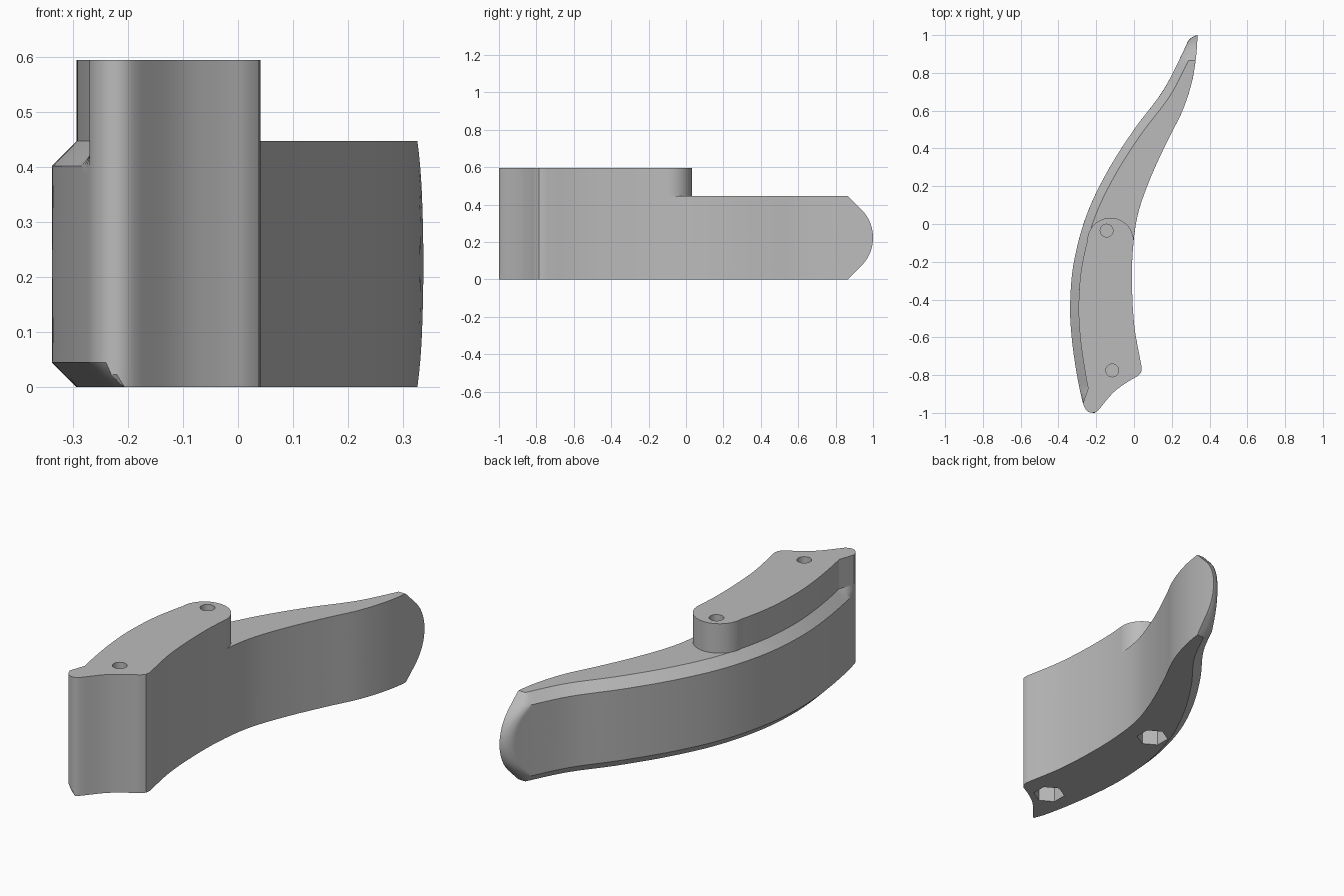
import bpy, bmesh, math
from mathutils import Vector

if "Cube" in bpy.data.objects:
    bpy.data.objects.remove(bpy.data.objects["Cube"])

grey = bpy.data.materials.new("plain grey")
grey.use_nodes = True
grey.diffuse_color = (0.5, 0.5, 0.5, 1)
grey.node_tree.nodes["Principled BSDF"].inputs["Base Color"].default_value = (0.5, 0.5, 0.5, 1)

H, TOP, CH = 0.447, 0.595, 0.045      # lever height, block height, chamfer

# Plan curves, each given as (position, value)
OUTER = [(-1, -.252), (-.95, -.27), (-.8, -.302), (-.6, -.33), (-.42, -.338), (-.2, -.318),
         (.05, -.25), (.28, -.14), (.5, 0), (.7, .15), (.87, .24), (1, .3)]
INNER = [(-.74, .037), (-.55, .003), (-.35, -.01), (-.15, -.007), (.05, .02), (.25, .09),
         (.45, .182), (.6, .257), (.75, .306), (.88, .328), (1, .337)]
FRONT = [(-.19, -.987), (-.11, -.893), (-.04, -.84), (.02, -.805)]


def spline(pts, t):
    """Smooth curve value through the points."""
    n = len(pts)
    i = max(k for k in range(n - 1) if k == 0 or pts[k][0] <= t)

    def slope(k):
        a, b = pts[max(k - 1, 0)], pts[min(k + 1, n - 1)]
        return (b[1] - a[1]) / (b[0] - a[0])
    (a, va), (b, vb) = pts[i], pts[i + 1]
    h, s = b - a, (t - a) / (b - a)
    return (va * (2 * s**3 - 3 * s**2 + 1) + vb * (3 * s**2 - 2 * s**3)
            + h * slope(i) * (s**3 - 2 * s**2 + s) + h * slope(i + 1) * (s**3 - s**2))


def outer(y, inset=0):
    """Outer edge moved inward along its normal."""
    d = (spline(OUTER, min(y + .01, 1)) - spline(OUTER, max(y - .01, -1))) / .02
    return spline(OUTER, y) + inset * math.sqrt(1 + d * d)


def span(a, b, n):
    return [a + (b - a) * i / n for i in range(n + 1)]


def nose():
    """Front end of the plan, from the inner corner round to the outer tip."""
    pts = [(.041, -.762), (.038, -.785)]
    pts += [(x, spline(FRONT, x)) for x in reversed(span(-.19, .02, 14))]
    return pts + [(-.205, -.997), (-.22, -1), (-.24, -.996), (-.255, -.983), (-.265, -.965)]


def fade(y):
    """The upper chamfer runs out just before the front tip."""
    return min(max((y + .95) / .08, 0), 1)


def end_y(z):
    """Rounded far end in side profile."""
    d, r = abs(z - H / 2), .214
    return 1 - r + math.sqrt(r * r - d * d) if d < r * .707 else .865 + H / 2 - d


def lever_ring(z):
    low = z < H / 2
    inset = max(0, CH - z, z - (H - CH))
    ye, r = end_y(z), .04 * (1 - inset / CH)
    ring = []
    for y in span(-.95, -.87, 4) + span(-.87, ye - .06, 48)[1:] + span(ye - .06, ye, 12)[1:]:
        d = max(r - (ye - y), 0)
        x = outer(y, inset * (1 if low else fade(y))) + r - math.sqrt(max(r * r - d * d, 0))
        ring.append((min(x, spline(INNER, y) - .001), y, z))
    ring += [(spline(INNER, y), y, z) for y in reversed(span(-.74, ye, 50))]
    for x, y in nose():
        ring.append((max(x, outer(y, inset)) if low and inset else x, y, z))
    return ring


def block_ring(z):
    ring = [(outer(y, CH * fade(y)), y, z) for y in span(-.95, -.87, 4) + span(-.87, -.1, 30)[1:]]
    left, right = outer(-.09, CH), spline(INNER, -.09)
    c, r = (left + right) / 2, (right - left) / 2
    ring += [(c - r * math.cos(a), -.09 + r * math.sin(a), z) for a in span(0, math.pi, 24)]
    ring += [(spline(INNER, y), y, z) for y in reversed(span(-.74, -.1, 26))]
    return ring + [(x, y, z) for x, y in nose()]


def make(name, rings):
    """Skin a stack of rings and cap both ends."""
    bm = bmesh.new()
    rows = [[bm.verts.new(Vector(p)) for p in ring] for ring in rings]
    n = len(rows[0])
    for a, b in zip(rows, rows[1:]):
        for i in range(n):
            j = (i + 1) % n
            bm.faces.new((a[i], a[j], b[j], b[i]))
    bm.faces.new(rows[0])
    bm.faces.new(rows[-1])
    bmesh.ops.recalc_face_normals(bm, faces=bm.faces)
    mesh = bpy.data.meshes.new(name)
    bm.to_mesh(mesh)
    bm.free()
    mesh.materials.append(grey)
    obj = bpy.data.objects.new(name, mesh)
    bpy.context.collection.objects.link(obj)
    return obj


def prism(name, x, y, r, sides, z0, z1):
    angles = [math.pi / 2 + math.tau * i / sides for i in range(sides)]
    obj = make(name, [[(x + r * math.cos(a), y + r * math.sin(a), z) for a in angles]
                      for z in (z0, z1)])
    obj.hide_render = True
    return obj


# Lever with chamfered outer edges, and the raised mounting block
levels = [0, CH / 2] + span(CH, H - CH, 24) + [H - CH / 2, H]
lever = make("lever", [lever_ring(z) for z in levels])
block = make("mounting_block", [block_ring(z) for z in (H, TOP)])

# Screw holes from above and nut pockets from below
cutters = []
for x, y in ((-.145, -.035), (-.115, -.775)):
    cutters.append((prism("screw_hole_cutter", x, y, .034, 32, .17, .7), (lever, block)))
    cutters.append((prism("nut_pocket_cutter", x, y, .075, 6, -.1, .15), (lever,)))

for cutter, targets in cutters:
    for target in targets:
        bpy.context.view_layer.objects.active = target
        mod = target.modifiers.new("cut", 'BOOLEAN')
        mod.operation, mod.solver, mod.object = 'DIFFERENCE', 'EXACT', cutter
        bpy.ops.object.modifier_apply(modifier=mod.name)
for cutter, _ in cutters:
    bpy.data.objects.remove(cutter)

# Smooth curved walls, crisp edges
bpy.ops.object.select_all(action='DESELECT')
for obj in (lever, block):
    obj.select_set(True)
bpy.context.view_layer.objects.active = lever
bpy.ops.object.shade_smooth_by_angle(angle=math.radians(30))
